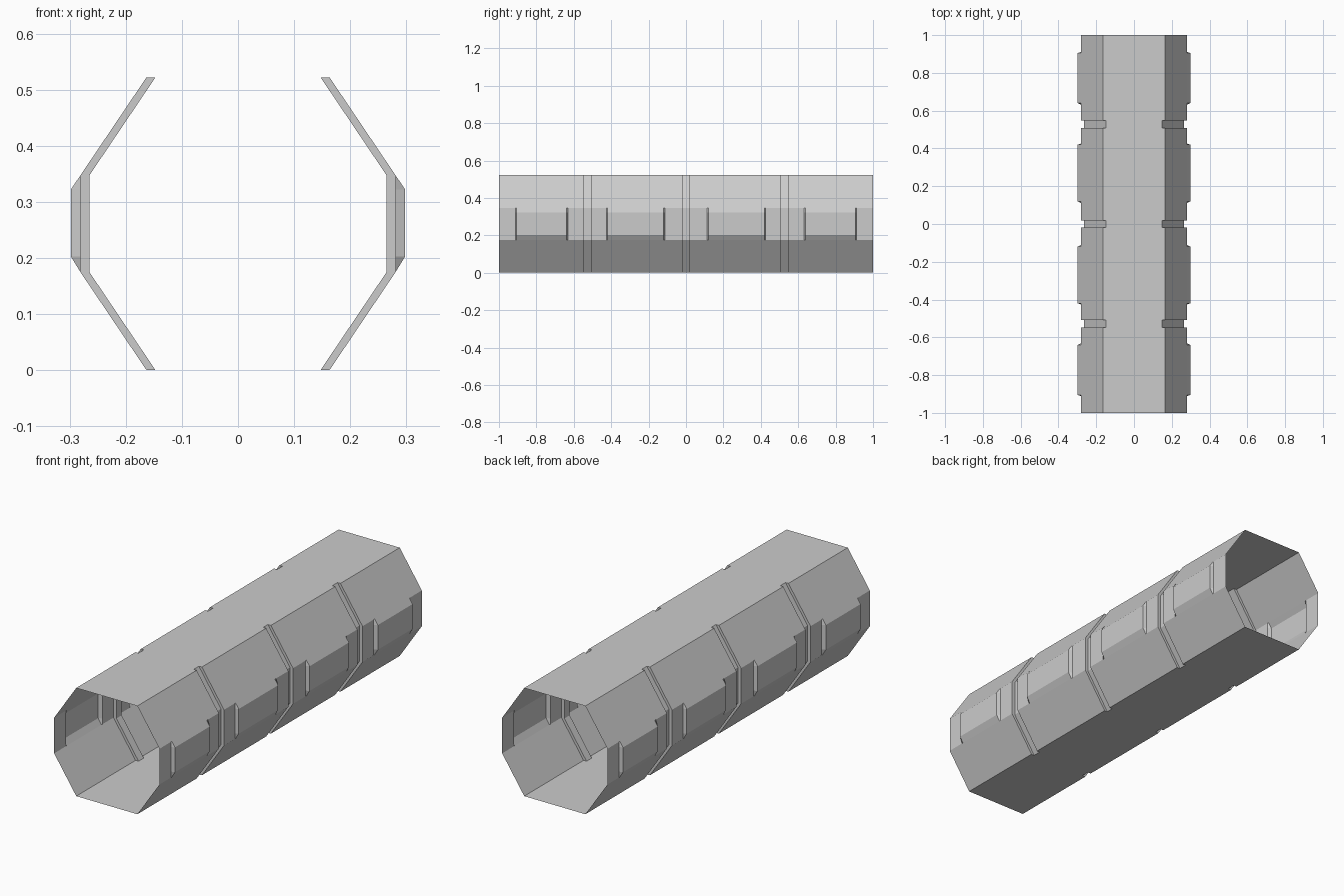
import bpy
import bmesh

if "Cube" in bpy.data.objects:
    bpy.data.objects.remove(bpy.data.objects["Cube"])

# Half cross-sections (x, z), running from top centre to bottom centre
H = 0.522
PLAIN = [(0, H), (0.163, H), (0.281, 0.347), (0.281, 0.322),
         (0.281, 0.203), (0.281, 0.175), (0.163, 0), (0, 0)]
BULGE = [(0, H), (0.163, H), (0.281, 0.347), (0.298, 0.322),
         (0.298, 0.203), (0.281, 0.175), (0.163, 0), (0, 0)]
GROOVE = [(0, H), (0.147, H), (0.265, 0.347), (0.265, 0.322),
          (0.265, 0.203), (0.265, 0.175), (0.147, 0), (0, 0)]

# Stations along half of the length: centre groove, bulge, groove, bulge, end
STATIONS = [
    (0.0, GROOVE), (0.018, GROOVE), (0.018, PLAIN),
    (0.112, PLAIN), (0.120, BULGE), (0.420, BULGE), (0.426, PLAIN),
    (0.508, PLAIN), (0.508, GROOVE), (0.548, GROOVE), (0.548, PLAIN),
    (0.632, PLAIN), (0.640, BULGE), (0.905, BULGE), (0.911, PLAIN),
    (1.0, PLAIN),
]

# Skin a quarter of the open tube; groove walls leave the flat top and floor open
bm = bmesh.new()
rings = [[bm.verts.new((x, y, z)) for x, z in profile] for y, profile in STATIONS]
for a, b in zip(rings, rings[1:]):
    is_wall = a[0].co.y == b[0].co.y
    for j in range(len(a) - 1):
        if is_wall and j in (0, len(a) - 2):
            continue
        bm.faces.new((a[j], a[j + 1], b[j + 1], b[j]))
bmesh.ops.remove_doubles(bm, verts=bm.verts, dist=0.0001)

mesh = bpy.data.meshes.new("corridor_shell")
bm.to_mesh(mesh)
bm.free()
shell = bpy.data.objects.new("corridor_shell", mesh)
bpy.context.collection.objects.link(shell)

# Mirror across the width and the length
mirror = shell.modifiers.new("mirror", 'MIRROR')
mirror.use_axis = (True, True, False)
